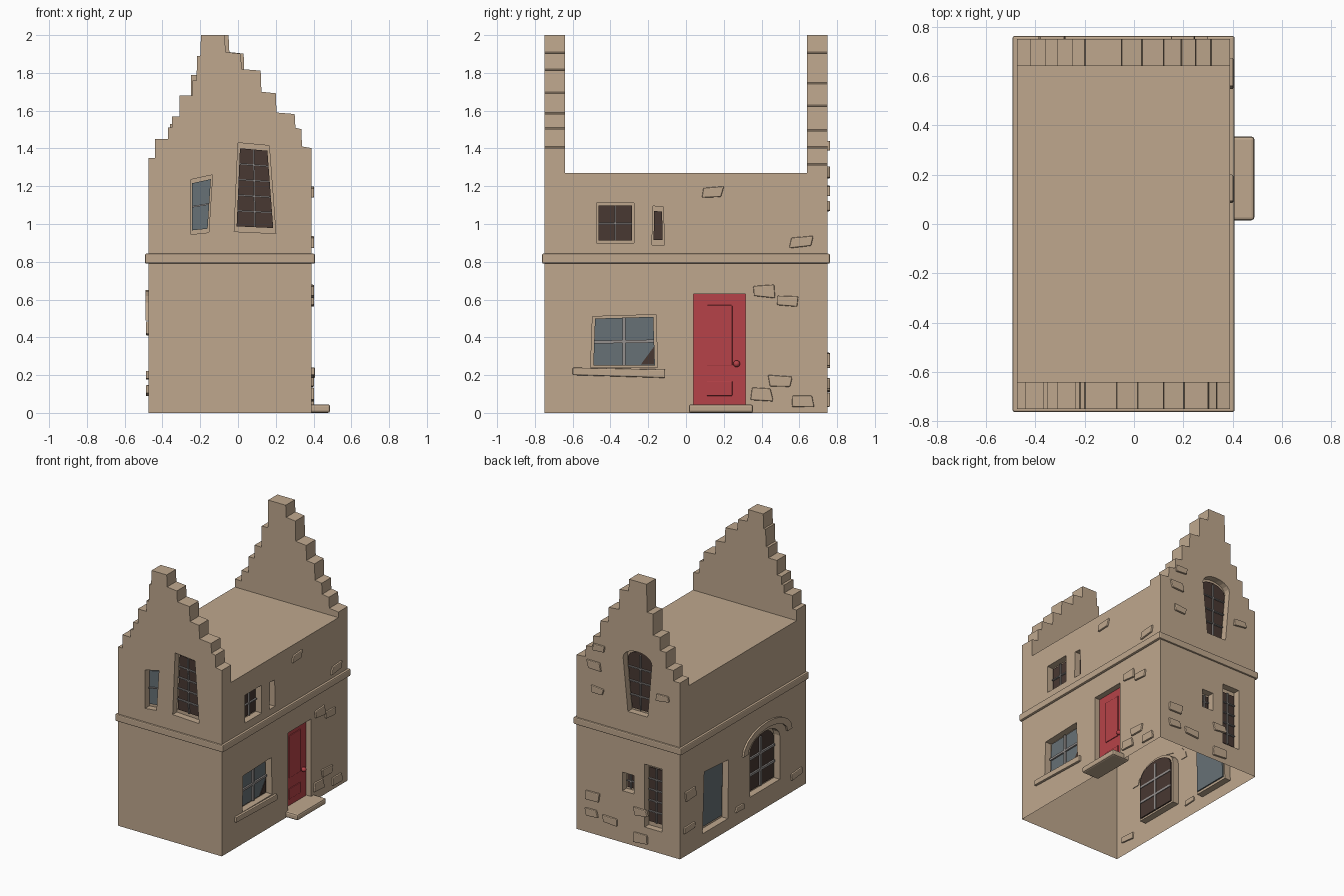
import bpy, bmesh, random
from math import sin, cos, pi
from mathutils import Vector

random.seed(4)
if "Cube" in bpy.data.objects:
    bpy.data.objects.remove(bpy.data.objects["Cube"])


def material(name, rgb):
    m = bpy.data.materials.new(name)
    m.use_nodes = True
    m.diffuse_color = (*rgb, 1)
    m.node_tree.nodes["Principled BSDF"].inputs["Base Color"].default_value = (*rgb, 1)
    return m


STONE = material("tan stone", (.52, .39, .27))
RED = material("door red", (.47, .055, .065))
GLASS = material("slate glass", (.135, .165, .18))
DARK = material("dark brown pane", (.065, .04, .032))
BAR = material("grey window bar", (.3, .28, .27))

LEFT, RIGHT, FRONT, BACK, ROOF = -.475, .39, -.75, .75, 1.27
DEPTH = .05

# Each wall maps (along, up, inward) to a point in space
WALLS = {
    "front": lambda u, v, d: (u, FRONT + d, v),
    "back": lambda u, v, d: (u, BACK - d, v),
    "door_side": lambda u, v, d: (RIGHT - d, u, v),
    "plain_side": lambda u, v, d: (LEFT + d, u, v),
}


def prism(name, wall, pts, d0, d1, mat, bevel=0):
    """Extrude a wall outline between two depths."""
    bm = bmesh.new()
    place = WALLS[wall]
    rings = [[bm.verts.new(place(u, v, d)) for u, v in pts] for d in (d0, d1)]
    for ring in rings:
        bm.faces.new(ring)
    n = len(pts)
    for i in range(n):
        j = (i + 1) % n
        bm.faces.new((rings[0][i], rings[0][j], rings[1][j], rings[1][i]))
    bmesh.ops.recalc_face_normals(bm, faces=bm.faces)
    me = bpy.data.meshes.new(name)
    bm.to_mesh(me)
    bm.free()
    me.materials.append(mat)
    ob = bpy.data.objects.new(name, me)
    bpy.context.collection.objects.link(ob)
    if bevel:
        mod = ob.modifiers.new("soft edges", "BEVEL")
        mod.width, mod.segments = bevel, 2
    return ob


def rect(u0, v0, u1, v1):
    return [(u0, v0), (u1, v0), (u1, v1), (u0, v1)]


def arc(cu, cv, ru, rv, n=10):
    return [(cu + ru * cos(pi * i / n), cv + rv * sin(pi * i / n)) for i in range(n + 1)]


def boolean(target, other, operation):
    mod = target.modifiers.new(operation, "BOOLEAN")
    mod.operation, mod.object, mod.solver = operation, other, "EXACT"
    bpy.context.view_layer.objects.active = target
    bpy.ops.object.modifier_apply(modifier=mod.name)
    bpy.data.objects.remove(other)


# Main walls
house = prism("house_walls", "front", rect(LEFT, 0, RIGHT, ROOF), 0, BACK - FRONT, STONE)


# Stepped gables: (end of step, height of step)
def gable(wall, steps):
    pts, x = [(RIGHT, 1.1), (LEFT, 1.1)], LEFT
    for end, z in steps:
        pts += [(x, z), (end, z - .008 if x > -.1 else z)]
        x = end + .004 if x > -.3 and end < .35 else end
    boolean(house, prism("gable", wall, pts, 0, .11, STONE), "UNION")


gable("front", [(-.44, 1.35), (-.37, 1.45), (-.35, 1.51), (-.31, 1.57), (-.24, 1.68),
                (-.22, 1.76), (-.2, 1.89), (-.07, 2), (.015, 1.91), (.12, 1.82),
                (.2, 1.7), (.3, 1.59), (.335, 1.51), (RIGHT, 1.41)])
gable("back", [(-.42, 1.33), (-.36, 1.41), (-.31, 1.53), (-.25, 1.63), (-.2, 1.79),
               (-.05, 2), (.03, 1.91), (.12, 1.75), (.19, 1.63), (.25, 1.5),
               (.31, 1.41), (RIGHT, 1.32)])


def recess(wall, pts):
    boolean(house, prism("cutter", wall, pts, -.05, DEPTH, STONE), "DIFFERENCE")


def window(name, wall, quad, cols, rows, glass, top=(), shrink=.86, bar=.008):
    """Recessed opening with a pane and crossing bars."""
    outline = quad[:2] + (list(top) or quad[2:])
    recess(wall, outline)
    c = sum((Vector(p) for p in quad), Vector((0, 0))) / 4

    def small(p):
        return c + (Vector(p) - c) * shrink

    prism(name + "_pane", wall, [small(p) for p in outline], DEPTH - .008, DEPTH + .01, glass)
    a, b, e, f = [small(p) for p in quad]
    if top:
        rise = max(small(p).y for p in top) - e.y
        e, f = e + Vector((0, rise * .7)), f + Vector((0, rise * .7))
    side, up = Vector((bar / 2, 0)), Vector((0, bar / 2))
    for i in range(1, cols):
        lo, hi = a.lerp(b, i / cols), f.lerp(e, i / cols)
        prism(name + "_upright_bar", wall, [lo - side, lo + side, hi + side, hi - side],
              DEPTH - .02, DEPTH + .015, BAR)
    for j in range(1, rows):
        lo, hi = a.lerp(f, j / rows), b.lerp(e, j / rows)
        prism(name + "_cross_bar", wall, [lo - up, hi - up, hi + up, lo + up],
              DEPTH - .02, DEPTH + .015, BAR)


# Front windows
window("front_small_window", "front", [(-.25, .945), (-.155, .955), (-.135, 1.26), (-.25, 1.235)],
       1, 2, GLASS)
window("front_tall_window", "front", [(-.02, .96), (.2, .95), (.165, 1.415), (0, 1.43)],
       2, 5, DARK, shrink=.88)

# Door side windows
window("ground_window", "door_side", [(-.505, .24), (-.15, .24), (-.16, .52), (-.495, .51)],
       2, 2, GLASS, shrink=.92, bar=.016)
prism("broken_corner", "door_side", [(-.24, .255), (-.17, .255), (-.17, .35)],
      DEPTH - .012, DEPTH, DARK)
window("upper_square_window", "door_side", rect(-.475, .9, -.275, 1.11), 2, 2, DARK, shrink=.88)
window("upper_slit_window", "door_side", [(-.18, .89), (-.115, .89), (-.12, 1.09), (-.175, 1.095)],
       1, 1, DARK, shrink=.75)

# Back windows
window("back_tall_window", "back", [(-.205, 1), (-.04, 1), (0, 1.4), (-.24, 1.4)],
       2, 4, DARK, top=arc(-.12, 1.4, .12, .07), shrink=.92)
window("back_long_window", "back", rect(-.325, .165, -.18, .64), 2, 5, DARK)
window("back_tiny_window", "back", rect(-.09, .39, .005, .53), 2, 2, DARK, shrink=.75)

# Plain side windows
window("side_glass_window", "plain_side", [(.18, .09), (.48, .09), (.46, .55), (.17, .53)],
       1, 1, GLASS, shrink=.92)
window("arched_window", "plain_side", rect(-.44, .15, -.085, .48),
       2, 3, DARK, top=arc(-.262, .48, .177, .1), shrink=.92, bar=.016)
prism("arch_moulding", "plain_side",
      arc(-.28, .49, .29, .16) + arc(-.28, .49, .235, .115)[::-1], -.014, .005, STONE)

# Door with panel, knob and step
recess("door_side", rect(.04, 0.02, .315, .63))
prism("door", "door_side", rect(.041, .02, .314, .629), DEPTH - .008, DEPTH + .01, RED)
for low, high in ((.09, .17), (.25, .57)):
    prism("door_panel", "door_side", rect(.11, low, .245, high), DEPTH - .014, DEPTH, RED, .004)
bpy.ops.mesh.primitive_uv_sphere_add(segments=12, ring_count=8, radius=.018,
                                     location=(RIGHT - DEPTH + .022, .268, .26))
knob = bpy.context.object
knob.name = "door_knob"
knob.data.materials.append(RED)
bpy.ops.object.shade_smooth()
prism("door_step", "door_side", rect(.015, 0, .355, .045), -.098, DEPTH, STONE, .012)

# Window sill and the ledge around the house
prism("window_sill", "door_side", [(-.6, .2), (-.11, .185), (-.11, .23), (-.6, .24)],
      -.018, .01, STONE, .006)
ledge = prism("ledge", "front", rect(LEFT - .018, .79, RIGHT + .018, .843),
              -.012, BACK - FRONT + .012, STONE)
boolean(ledge, prism("cutter", "front", rect(LEFT + .01, .7, RIGHT - .01, .9),
                     .01, BACK - FRONT - .01, STONE), "DIFFERENCE")
mod = ledge.modifiers.new("soft edges", "BEVEL")
mod.width, mod.segments = .008, 2

# Open underside
bm = bmesh.new()
bm.from_mesh(house.data)
floor = [f for f in bm.faces if f.normal.z < -.9 and f.calc_center_median().z < .01]
bmesh.ops.delete(bm, geom=floor, context="FACES")
bm.to_mesh(house.data)
bm.free()

# Loose stones standing proud of the plaster
STONES = {
    "door_side": [(.14, 1.17), (.61, .905), (.41, .645), (.53, .59), (.5, .17), (.615, .065),
                  (.4, .1)],
    "back": [(.24, 1.27), (.21, 1.09), (-.33, 1.18), (.2, 1.42), (.26, .155), (.11, .14),
             (-.15, .27), (-.15, .07), (.25, .28)],
    "plain_side": [(-.64, .12), (.04, .12), (.64, .2), (.63, .45)],
}
for wall, spots in STONES.items():
    for u, v in spots:
        w, h = random.uniform(.05, .065), random.uniform(.024, .036)
        pts = [(u + p * w + random.uniform(-.01, .01), v + q * h + random.uniform(-.008, .008))
               for p, q in rect(-1, -1, 1, 1)]
        prism("wall_stone", wall, pts, -.013, .01, STONE, .006)
